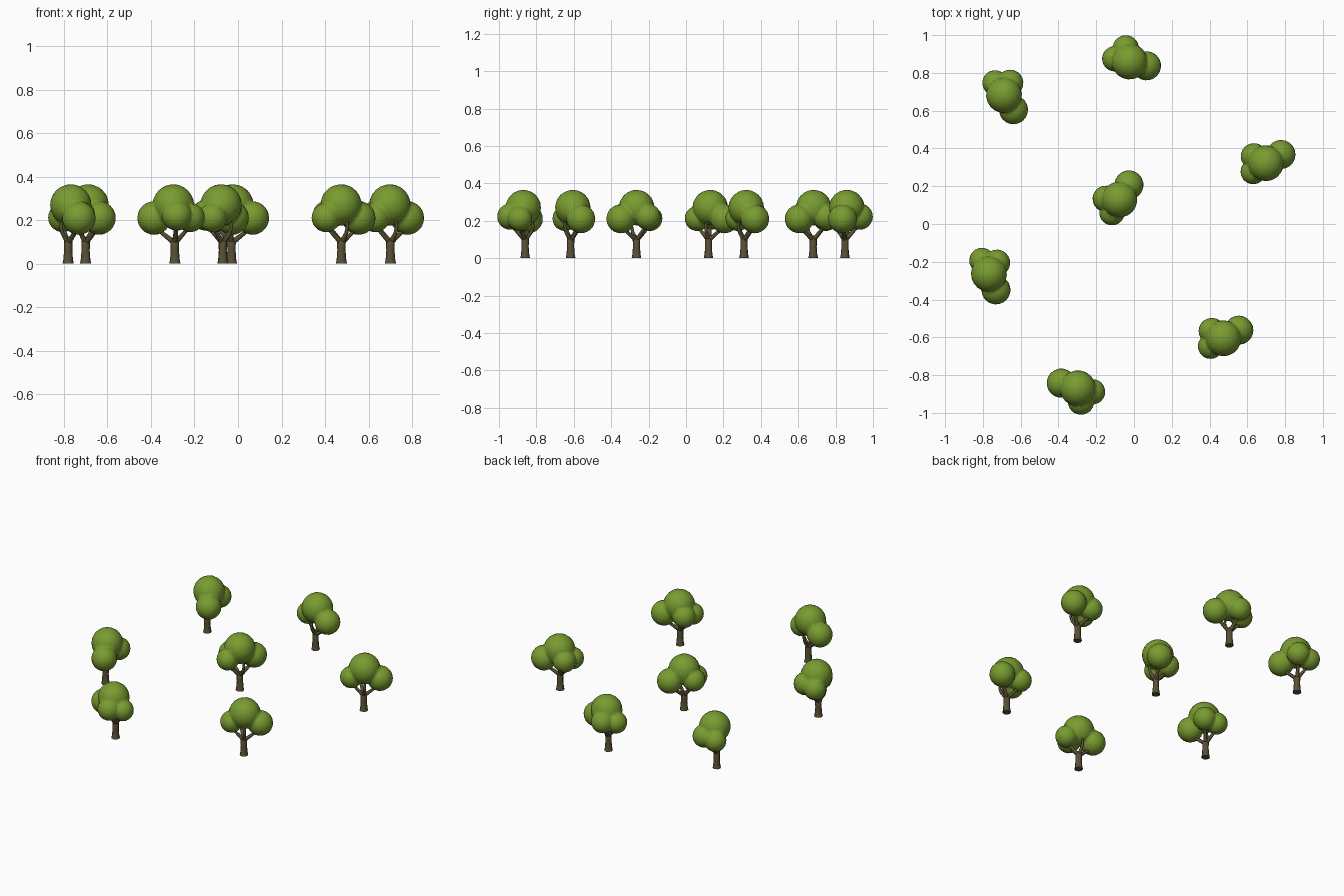
import bpy
import bmesh
from math import radians
from mathutils import Matrix, Vector

if "Cube" in bpy.data.objects:
    bpy.data.objects.remove(bpy.data.objects["Cube"])


def material(name, rgb):
    mat = bpy.data.materials.new(name)
    mat.use_nodes = True
    mat.diffuse_color = (*rgb, 1)
    mat.node_tree.nodes["Principled BSDF"].inputs["Base Color"].default_value = (*rgb, 1)
    return mat


leaf_green = material("leaf green", (0.19, 0.33, 0.03))
bark_brown = material("bark brown", (0.10, 0.08, 0.035))


def add_object(name, data):
    obj = bpy.data.objects.new(name, data)
    bpy.context.collection.objects.link(obj)
    return obj


def ball(name, centre, radius, detail):
    mesh = bpy.data.meshes.new(name)
    bm = bmesh.new()
    bmesh.ops.create_icosphere(bm, subdivisions=detail, radius=radius,
                               matrix=Matrix.Translation(centre))
    bm.to_mesh(mesh)
    bm.free()
    return add_object(name, mesh)


# Crown: one large ball fused with three lower lobes
LOBES = [((0.08, 0.055, 0.21), 0.077),
         ((-0.063, 0.05, 0.222), 0.070),
         ((-0.07, -0.03, 0.212), 0.067)]
crown = ball("crown_source", (-0.002, 0.012, 0.270), 0.095, 3)
helpers = [crown]
for centre, radius in LOBES:
    lobe = ball("lobe", centre, radius, 3)
    helpers.append(lobe)
    union = crown.modifiers.new("union", 'BOOLEAN')
    union.operation = 'UNION'
    union.solver = 'EXACT'
    union.object = lobe
depsgraph = bpy.context.evaluated_depsgraph_get()
crown_mesh = bpy.data.meshes.new_from_object(crown.evaluated_get(depsgraph))
for obj in helpers:
    bpy.data.objects.remove(obj)

# Soften the creases where the lobes meet
bm = bmesh.new()
bm.from_mesh(crown_mesh)
bmesh.ops.remove_doubles(bm, verts=bm.verts, dist=0.004)
creases = [v for v in bm.verts
           if any(len(e.link_faces) == 2 and not e.is_convex for e in v.link_edges)]
bmesh.ops.smooth_vert(bm, verts=creases, factor=0.5,
                      use_axis_x=True, use_axis_y=True, use_axis_z=True)
for face in bm.faces:
    face.smooth = True
    face.material_index = 0
bm.to_mesh(crown_mesh)
bm.free()
crown_mesh.materials.clear()
crown_mesh.materials.append(leaf_green)

# Trunk: tapered stem with branches running into the crown
wood = bpy.data.curves.new("trunk", 'CURVE')
wood.dimensions = '3D'
wood.bevel_depth = 1
wood.bevel_resolution = 2
wood.use_fill_caps = True
wood.materials.append(bark_brown)


def limb(points):
    spline = wood.splines.new('POLY')
    spline.points.add(len(points) - 1)
    spline.use_smooth = True
    for point, (co, radius) in zip(spline.points, points):
        point.co = (*co, 1)
        point.radius = radius


limb([((0, 0, 0), 0.026), ((0, 0, 0.02), 0.022),
      ((0, 0, 0.06), 0.019), ((0, 0, 0.10), 0.020), ((0, 0, 0.12), 0.012)])
fork = Vector((0, 0, 0.095))
for centre, radius in LOBES:
    tip = Vector(centre)
    tip.z -= 0.04
    elbow = fork.lerp(tip, 0.5)
    limb([(fork, 0.013), (elbow, 0.010), (tip, 0.007)])
limb([(fork, 0.012), ((0.022, -0.025, 0.14), 0.009),
      ((0.028, -0.032, 0.17), 0.008), ((0.022, -0.02, 0.22), 0.006)])

# Grove: position and turn of each tree
TREES = [(-0.03, 0.85, -42), (-0.70, 0.68, -85), (0.70, 0.31, 2),
         (-0.07, 0.12, 29), (-0.78, -0.265, -94), (0.475, -0.617, 0),
         (-0.29, -0.86, 135)]
for number, (x, y, turn) in enumerate(TREES, 1):
    for part, data in (("crown", crown_mesh), ("trunk", wood)):
        obj = add_object(f"tree_{number}_{part}", data)
        obj.location = (x, y, 0)
        obj.rotation_euler.z = radians(turn)
